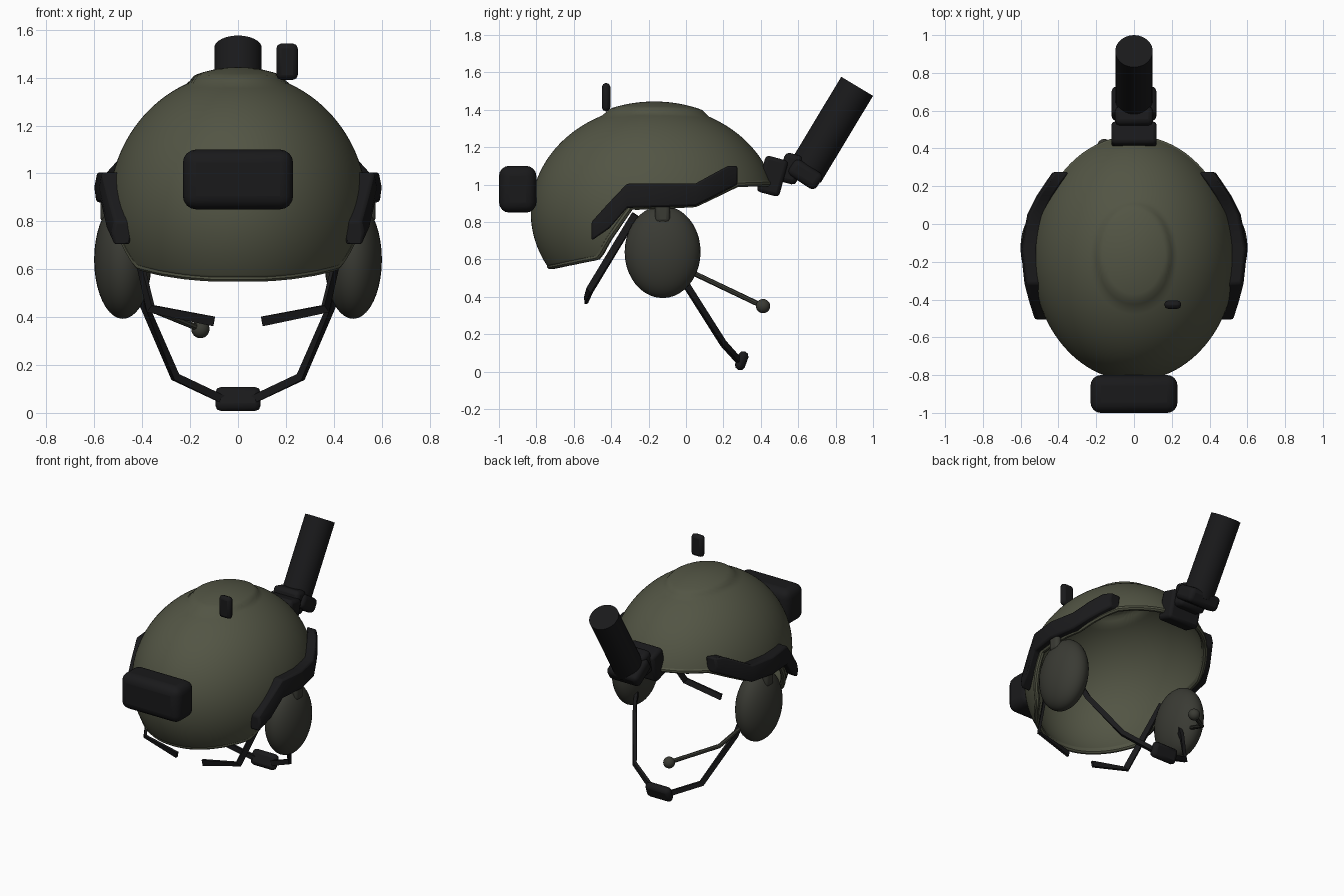
import bpy, bmesh, math
from mathutils import Vector, Matrix

if "Cube" in bpy.data.objects:
    bpy.data.objects.remove(bpy.data.objects["Cube"])


def material(name, rgb):
    m = bpy.data.materials.new(name)
    m.diffuse_color = (*rgb, 1)
    m.use_nodes = True
    m.node_tree.nodes["Principled BSDF"].inputs["Base Color"].default_value = m.diffuse_color
    return m


OLIVE = material("olive", (0.085, 0.09, 0.058))
BLACK = material("black", (0.010, 0.010, 0.011))
DARK = material("dark_olive", (0.042, 0.043, 0.034))


def finish(name, bm, mat, bevel=0, segments=3, angle=40):
    bmesh.ops.recalc_face_normals(bm, faces=bm.faces)
    me = bpy.data.meshes.new(name)
    bm.to_mesh(me)
    bm.free()
    ob = bpy.data.objects.new(name, me)
    bpy.context.collection.objects.link(ob)
    me.materials.append(mat)
    if bevel:
        b = ob.modifiers.new("bevel", "BEVEL")
        b.width, b.segments = bevel, segments
    bpy.ops.object.select_all(action="DESELECT")
    ob.select_set(True)
    bpy.context.view_layer.objects.active = ob
    bpy.ops.object.shade_smooth_by_angle(angle=math.radians(angle))
    return ob


def box(name, loc, size, mat, bevel, segments=3, tilt=0):
    bm = bmesh.new()
    mtx = Matrix.Translation(loc) @ Matrix.Rotation(math.radians(tilt), 4, "X") @ Matrix.Diagonal((*size, 1))
    bmesh.ops.create_cube(bm, size=1, matrix=mtx)
    return finish(name, bm, mat, bevel, segments)


def ellipsoid(name, loc, radii, mat):
    bm = bmesh.new()
    mtx = Matrix.Translation(loc) @ Matrix.Diagonal((*radii, 1))
    bmesh.ops.create_uvsphere(bm, u_segments=32, v_segments=20, radius=1, matrix=mtx)
    return finish(name, bm, mat)


def sweep(name, pts, w, h, mat, sides=4, closed=False):
    # tube of section w x h along a path; four sides make a flat strap
    bm = bmesh.new()
    pts = [Vector(p) for p in pts]
    n, rings = len(pts), []
    for i, p in enumerate(pts):
        a = pts[i - 1] if (i or closed) else p
        b = pts[(i + 1) % n] if (i < n - 1 or closed) else p
        t = (b - a).normalized()
        u = t.cross(Vector((p.x, p.y + 0.17, 0))).normalized()
        v = t.cross(u)
        off = math.pi / sides
        k = 1 / math.cos(off)
        rings.append([bm.verts.new(p + u * (w * k * math.cos(off + j * math.tau / sides))
                                   + v * (h * k * math.sin(off + j * math.tau / sides)))
                      for j in range(sides)])
    for i in range(n if closed else n - 1):
        r, s = rings[i], rings[(i + 1) % n]
        for j in range(sides):
            bm.faces.new((r[j], r[(j + 1) % sides], s[(j + 1) % sides], s[j]))
    if not closed:
        bm.faces.new(rings[0])
        bm.faces.new(rings[-1])
    return finish(name, bm, mat)


# helmet shell: ellipsoid trimmed by a side-view rim line, raised oval on top
C, A, B, H = Vector((0, -0.17, 0.85)), 0.54, 0.66, 0.572
RIM = [(-0.9, 0.55), (-0.72, 0.555), (-0.47, 0.605), (-0.42, 0.70), (-0.30, 0.875),
       (0.05, 0.89), (0.28, 1.0), (0.6, 1.01)]


def rim_z(y):
    for (y0, z0), (y1, z1) in zip(RIM, RIM[1:]):
        if y <= y1:
            return z0 + (z1 - z0) * (y - y0) / (y1 - y0)
    return RIM[-1][1]


def dome(phi, th):
    return C + Vector((A * math.cos(phi) * math.sin(th), B * math.sin(phi) * math.sin(th), H * math.cos(th)))


bm = bmesh.new()
N, M = 128, 48
rows, rim = [], []
top = bm.verts.new(C + Vector((0, 0, H + 0.022)))
for i in range(N):
    phi = i * math.tau / N
    end = 0.8
    while end < 2.4 and dome(phi, end).z > rim_z(dome(phi, end).y):
        end += 0.002
    col = []
    for j in range(1, M + 1):
        p = dome(phi, end * j / M)
        r = math.hypot(p.x / 0.20, (p.y + 0.16) / 0.27)
        s = max(0, min(1, (1.06 - r) / 0.16))
        col.append(bm.verts.new(p + Vector((0, 0, 0.022 * s * s * (3 - 2 * s)))))
    rows.append(col)
    rim.append(dome(phi, end - 0.01))
for i in range(N):
    r, s = rows[i], rows[(i + 1) % N]
    bm.faces.new((top, r[0], s[0]))
    for j in range(M - 1):
        bm.faces.new((r[j], r[j + 1], s[j + 1], s[j]))
shell = finish("helmet_shell", bm, OLIVE)
sol = shell.modifiers.new("thickness", "SOLIDIFY")
sol.thickness, sol.offset = 0.03, -1

# rim edging
sweep("rim_edging", [p + (C - p).normalized() * 0.012 for p in rim], 0.016, 0.016, OLIVE, 8, True)

# side rails: stations of y, top z, bottom z, outer x
RAIL = [(-0.505, 0.80, 0.70, 0.525), (-0.41, 0.905, 0.765, 0.555), (-0.315, 1.005, 0.875, 0.58),
        (-0.13, 1.005, 0.88, 0.60), (0.05, 1.005, 0.885, 0.565), (0.15, 1.06, 0.935, 0.515),
        (0.225, 1.10, 0.975, 0.465), (0.275, 1.10, 1.0, 0.43)]
for sx, side in ((1, "right"), (-1, "left")):
    bm = bmesh.new()
    rings = []
    for y, zt, zb, x in RAIL:
        rings.append([bm.verts.new((sx * px, y, pz)) for px, pz in
                      ((x - 0.012, zt), (x, (zt + zb) / 2), (x - 0.008, zb),
                       (x - 0.075, zb), (x - 0.085, zt))])
    for r, s in zip(rings, rings[1:]):
        for j in range(5):
            bm.faces.new((r[j], r[(j + 1) % 5], s[(j + 1) % 5], s[j]))
    bm.faces.new(rings[0])
    bm.faces.new(rings[-1])
    finish("side_rail_" + side, bm, BLACK, 0.01, 2)

    # ear cups and their hangers
    ellipsoid("ear_cup_" + side, (sx * 0.481, -0.125, 0.64), (0.12, 0.203, 0.247), DARK)
    box("ear_cup_hanger_" + side, (sx * 0.55, -0.125, 0.86), (0.05, 0.08, 0.13), DARK, 0.022)

    # chin straps and nape straps
    sweep("chin_strap_" + side, [(sx * 0.46, -0.19, 0.84), (sx * 0.392, 0.01, 0.45),
                                 (sx * 0.262, 0.2, 0.15), (sx * 0.05, 0.29, 0.05)], 0.017, 0.011, BLACK)
    sweep("nape_strap_" + side, [(sx * 0.46, -0.27, 0.84), (sx * 0.365, -0.515, 0.435),
                                 (sx * 0.10, -0.535, 0.382)], 0.02, 0.009, BLACK)

# chin cup
box("chin_cup", (0, 0.298, 0.058), (0.19, 0.055, 0.105), BLACK, 0.025, 2, -20)

# microphone boom on the left cup
sweep("mic_boom", [(-0.46, 0.0, 0.545), (-0.40, 0.2, 0.45), (-0.155, 0.41, 0.35)], 0.013, 0.013, DARK, 8)
ellipsoid("mic_tip", (-0.157, 0.412, 0.35), (0.038, 0.038, 0.038), DARK)

# battery pack and small beacon
box("battery_pack", (0, -0.9, 0.975), (0.46, 0.2, 0.25), BLACK, 0.055, 4)
box("beacon", (0.205, -0.427, 1.467), (0.09, 0.045, 0.152), BLACK, 0.021, 2)

# optic mount: shroud block, hinge, collar
box("mount_block", (0, 0.462, 1.045), (0.24, 0.125, 0.2), BLACK, 0.02, 2, -15)
box("mount_hinge", (0, 0.56, 1.085), (0.2, 0.1, 0.16), BLACK, 0.025, 2, -15)
box("optic_collar", (0, 0.637, 1.055), (0.24, 0.18, 0.1), BLACK, 0.03, 3, -33)

# optic tube
bm = bmesh.new()
a, b = Vector((0, 0.635, 1.06)), Vector((0, 0.915, 1.525))
rot = (b - a).to_track_quat("Z", "Y").to_matrix().to_4x4()
bmesh.ops.create_cone(bm, cap_ends=True, segments=40, radius1=0.099, radius2=0.099,
                      depth=(b - a).length, matrix=Matrix.Translation((a + b) / 2) @ rot)
finish("optic_tube", bm, BLACK)
